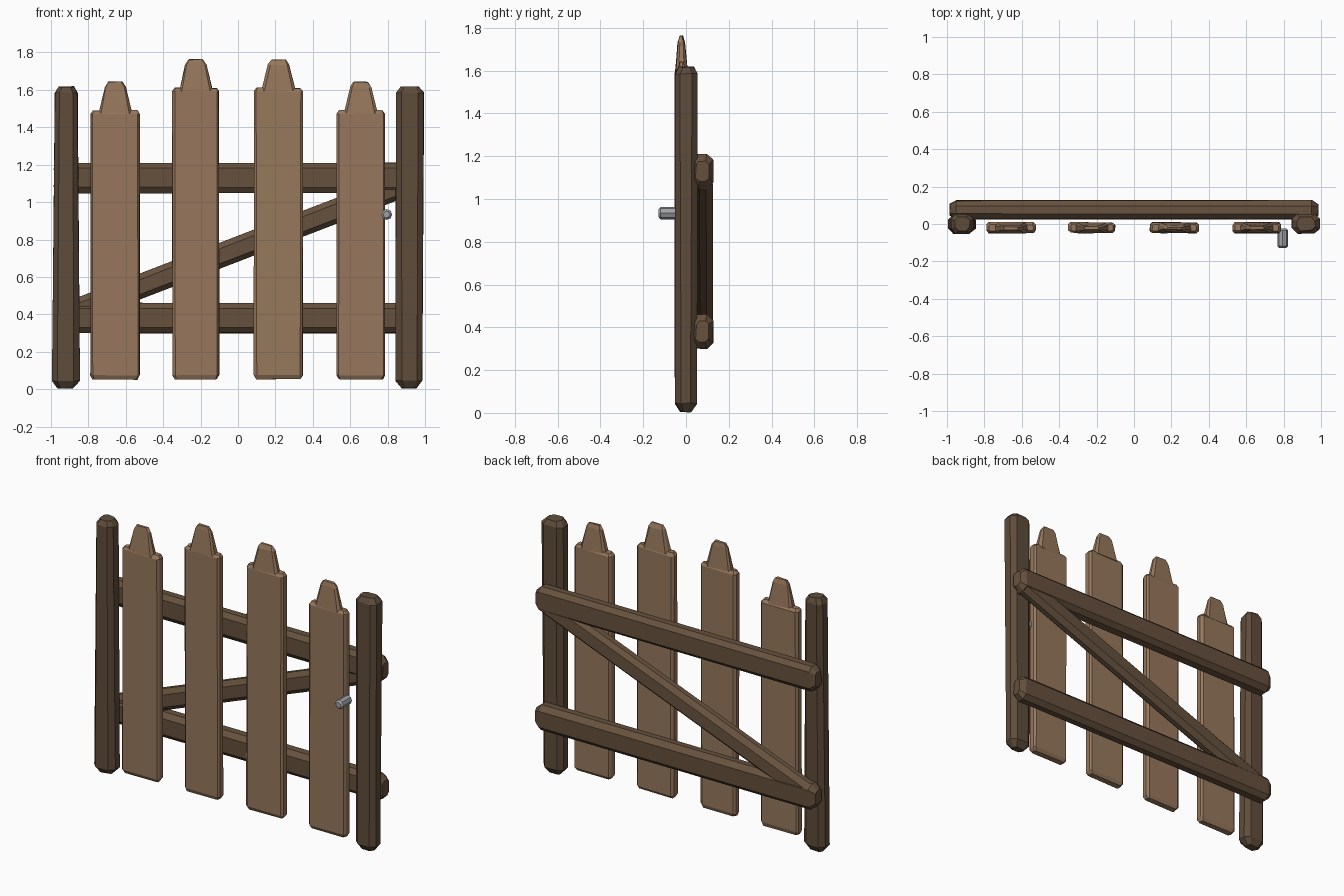
import bpy, bmesh, math, random
from mathutils import Matrix, Vector

if "Cube" in bpy.data.objects:
    bpy.data.objects.remove(bpy.data.objects["Cube"])

random.seed(4)


def material(name, rgb):
    m = bpy.data.materials.new(name)
    m.diffuse_color = (*rgb, 1)
    m.use_nodes = True
    m.node_tree.nodes["Principled BSDF"].inputs["Base Color"].default_value = m.diffuse_color
    return m


POST = material("dark_wood", (0.115, 0.073, 0.043))
RAIL = material("mid_wood", (0.135, 0.083, 0.047))
PICKET = material("light_wood", (0.31, 0.187, 0.108))
METAL = material("grey_metal", (0.35, 0.37, 0.39))


def ring(w, d, c):
    """Chamfered rectangle outline, w along x and d along y."""
    a, b = w / 2, d / 2
    return [(a, -b + c), (a, b - c), (a - c, b), (-a + c, b),
            (-a, b - c), (-a, -b + c), (-a + c, -b), (a - c, -b)]


def loft(name, sections, origin, mat, angle=0.0, jitter=0.003):
    """Skin sections (z, w, d, chamfer, x offset) along local z, tilted about y."""
    bm = bmesh.new()
    mtx = Matrix.Translation(origin) @ Matrix.Rotation(angle, 4, 'Y')
    rows = []
    for z, w, d, c, dx in sections:
        rows.append([bm.verts.new(mtx @ Vector((
            x + dx + random.uniform(-jitter, jitter),
            y + random.uniform(-jitter, jitter),
            z + random.uniform(-jitter, jitter)))) for x, y in ring(w, d, c)])
    for lo, hi in zip(rows, rows[1:]):
        for i in range(8):
            j = (i + 1) % 8
            bm.faces.new((lo[i], lo[j], hi[j], hi[i]))
    bm.faces.new(rows[0][::-1])
    bm.faces.new(rows[-1])
    bmesh.ops.recalc_face_normals(bm, faces=bm.faces)
    me = bpy.data.meshes.new(name)
    bm.to_mesh(me)
    bm.free()
    me.materials.append(mat)
    ob = bpy.data.objects.new(name, me)
    bpy.context.collection.objects.link(ob)
    return ob


# End posts, slightly different widths bottom to top
for side, x, wb, wt, dx in (("left", -0.922, 0.15, 0.122, 0.004),
                            ("right", 0.915, 0.142, 0.15, 0.003)):
    loft(side + "_post", [
        (0.005, wb * 0.55, 0.05, 0.015, 0),
        (0.045, wb, 0.104, 0.03, 0),
        (1.585, wt, 0.106, 0.027, dx),
        (1.617, wt * 0.66, 0.07, 0.02, dx)], (x, 0, 0), POST)

# Pickets: flat board plus tapered head
boards = ((-0.657, 1.49, 0.265), (-0.226, 1.61, 0.25),
          (0.217, 1.61, 0.262), (0.656, 1.49, 0.262))
for n, (x, top, w) in enumerate(boards, 1):
    loft(f"picket_board_{n}", [
        (0.053, w - 0.025, 0.035, 0.008, 0),
        (0.075, w, 0.058, 0.013, 0),
        (top - 0.018, w, 0.058, 0.013, 0),
        (top, w - 0.025, 0.035, 0.008, 0)], (x, -0.02, 0), PICKET)
    loft(f"picket_head_{n}", [
        (top - 0.015, 0.178, 0.056, 0.015, 0),
        (top + 0.125, 0.112, 0.03, 0.009, 0),
        (top + 0.152, 0.075, 0.014, 0.004, 0)], (x, -0.022, 0), PICKET)


def beam(name, half, w, d, origin, angle):
    loft(name, [
        (-half, w * 0.6, d * 0.6, 0.015, 0),
        (-half + 0.035, w, d, 0.028, 0),
        (half - 0.035, w, d, 0.028, 0),
        (half, w * 0.6, d * 0.6, 0.015, 0)], origin, RAIL, angle)


# Rails and diagonal brace on the back
beam("lower_rail", 0.985, 0.16, 0.1, (0, 0.076, 0.38), math.pi / 2)
beam("upper_rail", 0.985, 0.16, 0.1, (0, 0.076, 1.13), math.pi / 2)
beam("diagonal_brace", 1.02, 0.13, 0.088, (0, 0.079, 0.75),
     math.pi / 2 - math.atan(0.385))

# Latch knob: bevelled octagonal pin pointing forward
bpy.ops.mesh.primitive_cylinder_add(vertices=8, radius=0.029, depth=0.105,
                                    location=(0.795, -0.076, 0.934),
                                    rotation=(math.pi / 2, 0, math.pi))
knob = bpy.context.object
knob.name = "latch_knob"
knob.data.materials.append(METAL)
bev = knob.modifiers.new("rim", 'BEVEL')
bev.width = 0.01
bev.segments = 1
bev.limit_method = 'ANGLE'
bev.angle_limit = math.radians(60)
